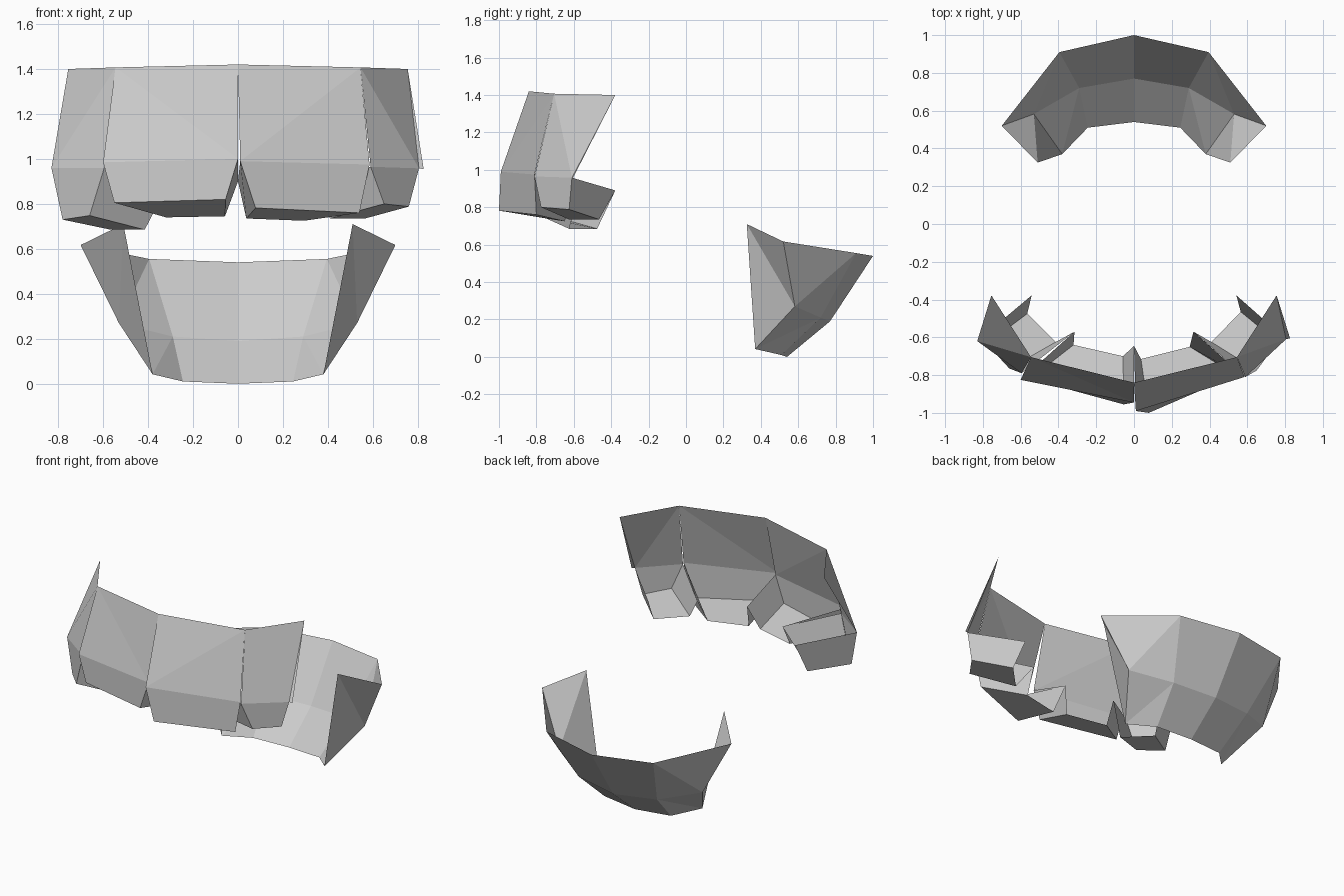
import bpy, bmesh

if "Cube" in bpy.data.objects:
    bpy.data.objects.remove(bpy.data.objects["Cube"])

grey = bpy.data.materials.new("plain_grey")
grey.diffuse_color = (0.6, 0.6, 0.6, 1)
grey.use_nodes = True
grey.node_tree.nodes["Principled BSDF"].inputs["Base Color"].default_value = grey.diffuse_color


def make_part(name, points, faces, mirror=False):
    """Build a flat shaded sheet from named points and faces spelled by name."""
    bm = bmesh.new()
    verts = {k: bm.verts.new(p) for k, p in points.items()}
    for f in faces:
        bm.faces.new([verts[k] for k in f.split()])
    if mirror:
        copy = bmesh.ops.duplicate(bm, geom=bm.verts[:] + bm.edges[:] + bm.faces[:])["geom"]
        moved = [g for g in copy if isinstance(g, bmesh.types.BMVert)]
        for v in moved:
            v.co.x *= -1
        bmesh.ops.remove_doubles(bm, verts=bm.verts[:], dist=0.0005)
    bmesh.ops.recalc_face_normals(bm, faces=bm.faces[:])
    me = bpy.data.meshes.new(name)
    bm.to_mesh(me)
    bm.free()
    me.materials.append(grey)
    ob = bpy.data.objects.new(name, me)
    bpy.context.collection.objects.link(ob)
    return ob


# Rear cup: half of it, mirrored (c = centre, b = middle, a = side, t = tip)
cup = {
    "c0": (0, 1.0, 0.54), "c1": (0, 0.77, 0.19), "c2": (0, 0.54, 0.0),
    "b0": (0.395, 0.91, 0.555), "b1": (0.29, 0.72, 0.21), "b2": (0.245, 0.51, 0.01),
    "a0": (0.70, 0.52, 0.617), "a1": (0.53, 0.582, 0.27), "a2": (0.38, 0.37, 0.042),
    "t": (0.51, 0.325, 0.71),
}
make_part("rear_cup", cup, [
    "c0 b0 b1 c1", "c1 b1 b2 c2",
    "b0 a0 a1", "b0 a1 b1", "b1 a1 a2", "b1 a2 b2",
    "a0 t a1", "t a2 a1"], mirror=True)

# Front band: shared top corners and inner gap corners, given for the right side
TOP = [(0, -0.84, 1.42), (0.545, -0.705, 1.407), (0.755, -0.378, 1.40)]
GAP = [(0, -0.645, 0.90), (0.315, -0.57, 0.88), (0.542, -0.378, 0.89)]


def front_plate(name, side, i, mid, low, back, diagonal):
    """Plate with a folded lower edge, a sloping underside and two end walls."""
    pts = {}
    for n in (0, 1):
        for key, p in (("t", TOP[i + n]), ("k", GAP[i + n])):
            pts[key + str(n)] = (p[0] * side, p[1], p[2])
        for key, row in (("m", mid), ("l", low), ("b", back)):
            pts[key + str(n)] = row[n]
    faces = ["t0 t1 m0", "t1 m1 m0"] if diagonal else ["t0 m1 m0", "t0 t1 m1"]
    faces += ["m0 m1 l1 l0", "l0 l1 b1 b0", "m0 l0 b0 k0", "m1 k1 b1 l1"]
    if name == "right_side_plate":
        # thin overhanging edge on the outer end
        pts["e"] = (0.826, -0.605, 0.955)
        faces.append("t1 e m1")
    make_part(name, pts, faces)


front_plate("left_centre_plate", -1, 0,
            [(0, -0.945, 1.0), (-0.60, -0.825, 0.985)],
            [(-0.055, -0.955, 0.82), (-0.55, -0.82, 0.805)],
            [(-0.058, -0.70, 0.745), (-0.32, -0.64, 0.74)], True)
front_plate("right_centre_plate", 1, 0,
            [(0.01, -0.99, 0.99), (0.585, -0.81, 0.975)],
            [(0.078, -1.0, 0.782), (0.54, -0.80, 0.76)],
            [(0.037, -0.715, 0.735), (0.295, -0.65, 0.725)], True)
front_plate("left_side_plate", -1, 1,
            [(-0.595, -0.79, 0.96), (-0.83, -0.62, 0.96)],
            [(-0.66, -0.765, 0.748), (-0.78, -0.635, 0.73)],
            [(-0.415, -0.625, 0.685), (-0.565, -0.475, 0.685)], False)
front_plate("right_side_plate", 1, 1,
            [(0.59, -0.81, 0.965), (0.805, -0.61, 0.958)],
            [(0.65, -0.775, 0.80), (0.76, -0.625, 0.788)],
            [(0.41, -0.625, 0.735), (0.565, -0.465, 0.735)], False)
